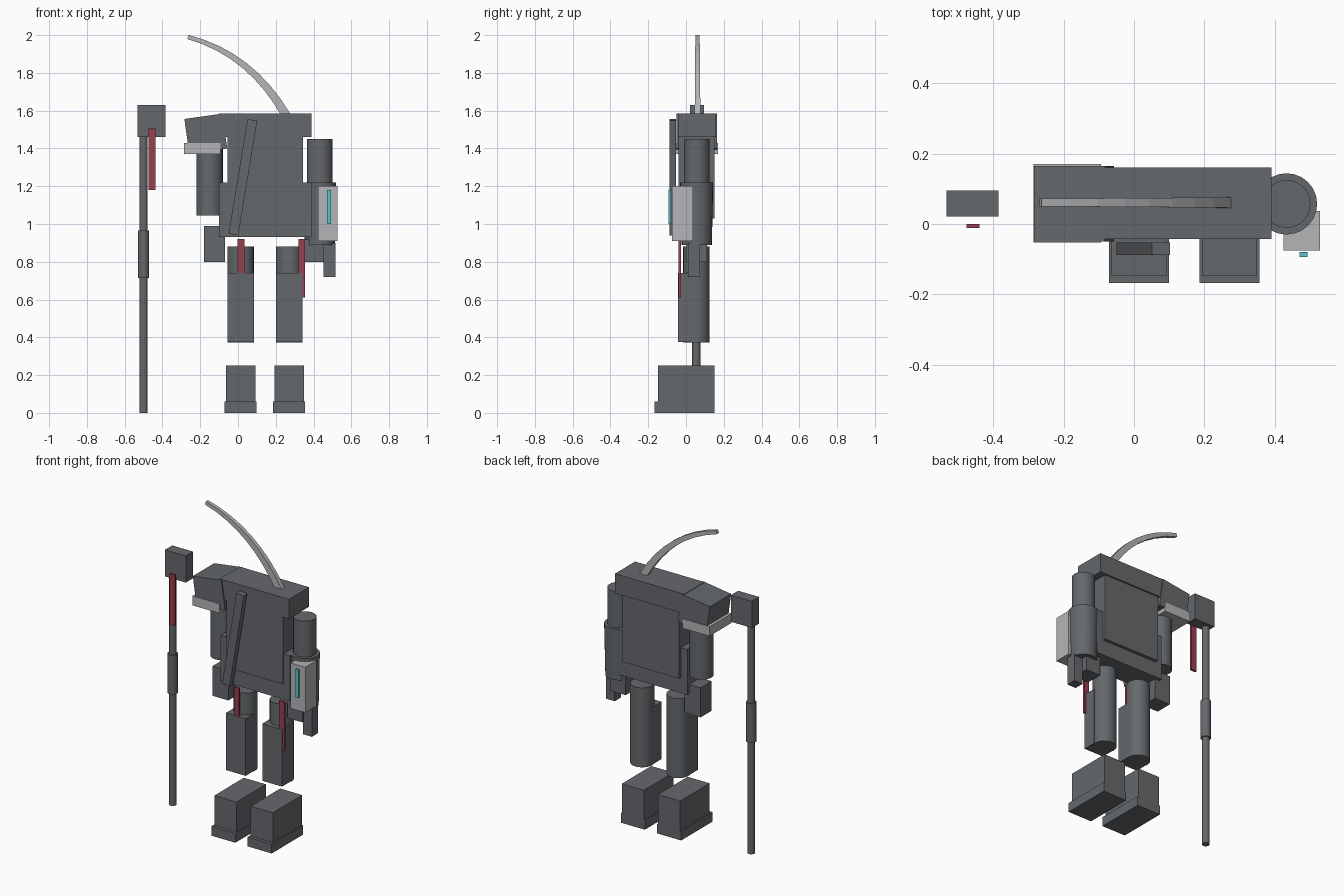
import bpy, bmesh, math
from mathutils import Vector

if "Cube" in bpy.data.objects:
    bpy.data.objects.remove(bpy.data.objects["Cube"])


def material(name, color):
    m = bpy.data.materials.new(name)
    m.diffuse_color = (*color, 1)
    m.use_nodes = True
    m.node_tree.nodes["Principled BSDF"].inputs["Base Color"].default_value = m.diffuse_color
    return m


DARK = material("dark_grey", (0.13, 0.14, 0.15))
LIGHT = material("light_grey", (0.45, 0.46, 0.47))
RED = material("red", (0.32, 0.05, 0.08))
TEAL = material("teal", (0.1, 0.55, 0.6))


def box(name, x, y, z, mat=DARK, tilt=0.0):
    """Box from (min, max) ranges, optionally tilted about y."""
    lo, hi = zip(x, y, z)
    centre = [(a + b) / 2 for a, b in zip(lo, hi)]
    bpy.ops.mesh.primitive_cube_add(size=1, location=centre, rotation=(0, tilt, 0))
    ob = bpy.context.object
    ob.name = name
    ob.scale = [b - a for a, b in zip(lo, hi)]
    ob.data.materials.append(mat)
    return ob


def cyl(name, x, y, z, r, r_top=None, mat=DARK):
    """Upright cylinder or cone between two heights."""
    bpy.ops.mesh.primitive_cone_add(vertices=24, radius1=r, radius2=r_top or r,
                                    depth=z[1] - z[0], location=(x, y, sum(z) / 2))
    ob = bpy.context.object
    ob.name = name
    ob.data.materials.append(mat)
    bpy.ops.object.shade_smooth_by_angle(angle=math.radians(35))
    return ob


# Torso: chest, collar block, waist block and diagonal strap
box("chest", (-0.055, 0.345), (-0.04, 0.15), (1.03, 1.58))
box("collar_block", (-0.1, 0.39), (-0.043, 0.16), (1.46, 1.585))
box("waist_block", (-0.1, 0.39), (-0.033, 0.13), (0.93, 1.22))
box("chest_strap", (0.0, 0.052), (-0.088, -0.053), (0.94, 1.555), tilt=math.radians(9.4))

# Shoulder guard with light trim
box("shoulder_guard", (-0.272, -0.069), (-0.05, 0.165), (1.385, 1.571), tilt=math.radians(-8))
box("shoulder_trim", (-0.285, -0.093), (-0.053, 0.17), (1.37, 1.43), LIGHT)

# Left arm
cyl("left_upper_arm", -0.15, 0.057, (1.045, 1.44), 0.07)
box("left_hand", (-0.18, -0.068), (0.0, 0.11), (0.8, 0.99))

# Right arm with forearm shield
cyl("right_upper_arm", 0.433, 0.057, (1.1, 1.45), 0.068)
cyl("right_forearm", 0.433, 0.057, (0.89, 1.22), 0.08, 0.087)
box("right_hand", (0.35, 0.455), (0.0, 0.11), (0.8, 0.92))
box("right_thumb", (0.453, 0.515), (0.01, 0.073), (0.72, 0.9))
box("forearm_shield", (0.424, 0.528), (-0.075, 0.037), (0.91, 1.2), LIGHT)
box("shield_light", (0.47, 0.492), (-0.093, -0.08), (1.0, 1.18), TEAL)

# Legs, shin guards and boots
for side, x in (("left", 0.014), ("right", 0.271)):
    cyl(f"{side}_leg", x, 0.055, (0.372, 0.88), 0.07)
    box(f"{side}_shin_guard", (x - 0.07, x + 0.07), (-0.042, 0.045), (0.375, 0.74))
    box(f"{side}_boot", (x - 0.078, x + 0.078), (-0.147, 0.15), (0.06, 0.25))
    box(f"{side}_sole", (x - 0.085, x + 0.085), (-0.168, 0.15), (0.0, 0.06))

# Hanging red ribbons
for name, x in (("left_ribbon", 0.016), ("right_ribbon", 0.337)):
    box(name, (x - 0.018, x + 0.018), (-0.04, -0.027), (0.61, 0.92), RED)

# Staff with grip, head and ribbon
cyl("staff_shaft", -0.5, 0.055, (0.0, 1.48), 0.022)
cyl("staff_grip", -0.5, 0.055, (0.715, 0.965), 0.03)
box("staff_head", (-0.532, -0.384), (0.022, 0.095), (1.46, 1.63))
box("staff_ribbon", (-0.475, -0.438), (-0.012, 0.0), (1.18, 1.505), RED)

# Curved plume: tapered square section swept along an arc
bm = bmesh.new()
p0, p1, p2 = Vector((0.258, 0.061, 1.57)), Vector((0.07, 0.061, 1.90)), Vector((-0.265, 0.061, 1.99))
steps, rings = 8, []
for i in range(steps + 1):
    t = i / steps
    p = p0 * (1 - t) ** 2 + p1 * 2 * t * (1 - t) + p2 * t * t
    d = ((p1 - p0) * (1 - t) + (p2 - p1) * t).normalized()
    n = Vector((d.z, 0, -d.x)) * (0.023 - 0.012 * t)
    w = Vector((0, 0.015 - 0.004 * t, 0))
    rings.append([bm.verts.new(v) for v in (p + n + w, p + n - w, p - n - w, p - n + w)])
for a, b in zip(rings, rings[1:]):
    for k in range(4):
        bm.faces.new((a[k], a[(k + 1) % 4], b[(k + 1) % 4], b[k]))
bm.faces.new(rings[0])
bm.faces.new(rings[-1])
bmesh.ops.recalc_face_normals(bm, faces=bm.faces)
mesh = bpy.data.meshes.new("plume")
bm.to_mesh(mesh)
bm.free()
mesh.materials.append(LIGHT)
bpy.context.collection.objects.link(bpy.data.objects.new("plume", mesh))
